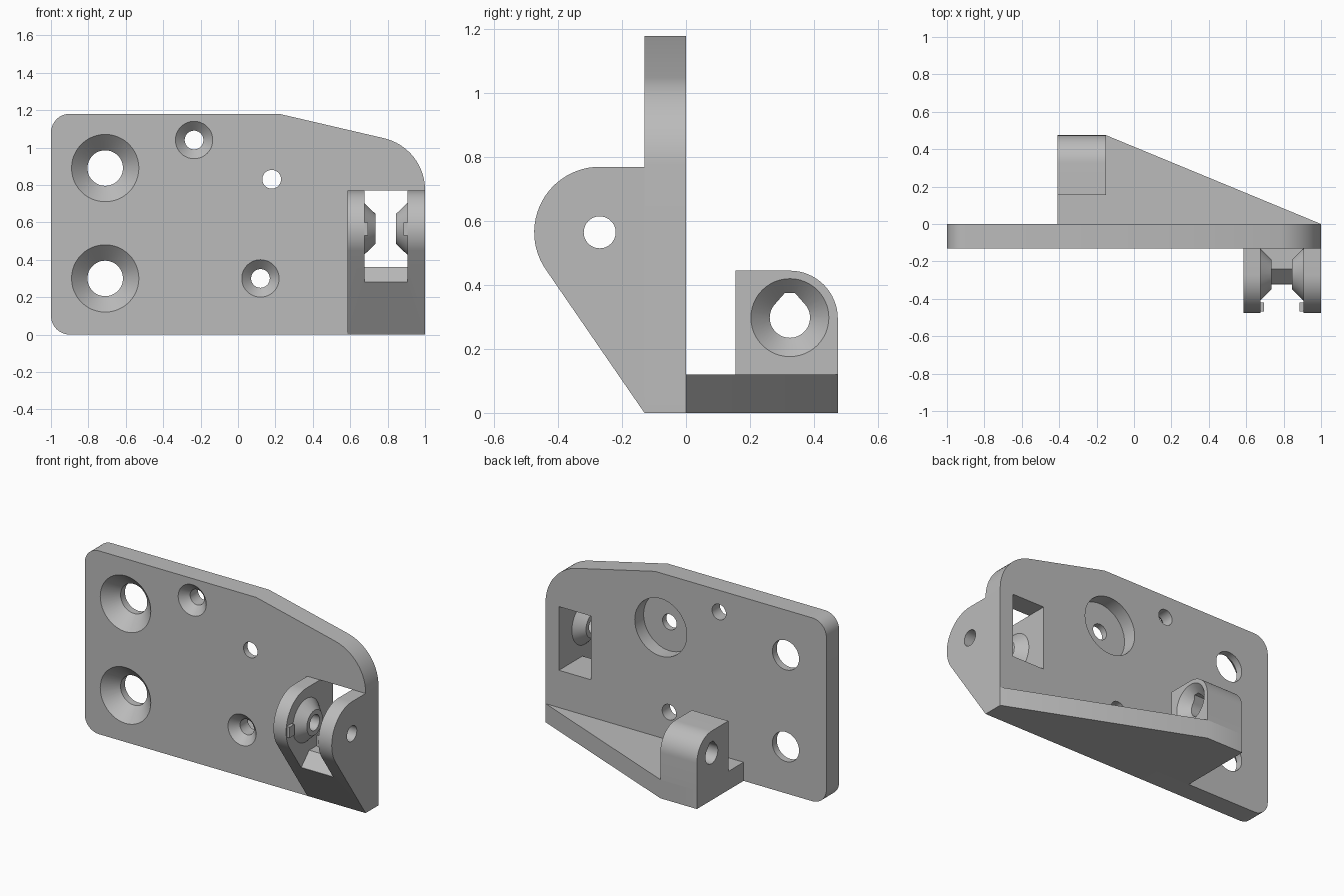
import bpy, bmesh
from math import sin, cos, radians, pi

cube = bpy.data.objects.get("Cube")
if cube:
    bpy.data.objects.remove(cube, do_unlink=True)

grey = bpy.data.materials.new("light grey")
grey.use_nodes = True
COLOUR = (0.5, 0.5, 0.5, 1)
grey.diffuse_color = COLOUR
grey.node_tree.nodes["Principled BSDF"].inputs["Base Color"].default_value = COLOUR


def place(axis, t, u, v):
    return {"x": (t, u, v), "y": (u, t, v), "z": (u, v, t)}[axis]


def arc(u, v, r, start, end, n=16):
    angles = [radians(start + (end - start) * i / n) for i in range(n + 1)]
    return [(u + r * cos(a), v + r * sin(a)) for a in angles]


def loft(name, axis, sections):
    """Solid through matching outlines, each given as (position, points)."""
    bm = bmesh.new()
    rings = [[bm.verts.new(place(axis, t, u, v)) for u, v in pts] for t, pts in sections]
    n = len(rings[0])
    for a, b in zip(rings, rings[1:]):
        for i in range(n):
            j = (i + 1) % n
            bm.faces.new((a[i], a[j], b[j], b[i]))
    bm.faces.new(rings[0])
    bm.faces.new(rings[-1])
    bmesh.ops.recalc_face_normals(bm, faces=bm.faces)
    mesh = bpy.data.meshes.new(name)
    bm.to_mesh(mesh)
    bm.free()
    mesh.materials.append(grey)
    obj = bpy.data.objects.new(name, mesh)
    bpy.context.collection.objects.link(obj)
    return obj


def prism(name, axis, start, end, pts):
    return loft(name, axis, [(start, pts), (end, pts)])


def turned(name, axis, u, v, profile, n=48):
    circle = [2 * pi * i / n for i in range(n)]
    return loft(name, axis, [(t, [(u + r * cos(a), v + r * sin(a)) for a in circle])
                             for t, r in profile])


def combine(obj, tool, operation="DIFFERENCE"):
    mod = obj.modifiers.new("combine", "BOOLEAN")
    mod.operation, mod.solver, mod.object = operation, "EXACT", tool
    bpy.context.view_layer.objects.active = obj
    bpy.ops.object.modifier_apply(modifier=mod.name)
    bpy.data.objects.remove(tool, do_unlink=True)


def rect(u0, u1, v0, v1):
    return [(u0, v0), (u1, v0), (u1, v1), (u0, v1)]


FRONT = -0.13          # front face of the plate
SLOT = (0.675, 0.905)  # gap between the clevis arms
PIVOT = (-0.27, 0.565)

# Mounting plate
outline = ([(1, 0)] + arc(0.716, 0.773, 0.284, 0, 77) + [(0.22, 1.18)]
           + arc(-0.9, 1.08, 0.1, 90, 180, 8) + arc(-0.9, 0.1, 0.1, 180, 270, 8))
plate = prism("mounting_plate", "y", FRONT, 0, outline)

# Countersunk screw holes
for x, z, wide, bore in [(-0.71, 0.89, 0.18, 0.095), (-0.71, 0.3, 0.18, 0.095),
                         (-0.235, 1.04, 0.1, 0.05), (0.12, 0.3, 0.1, 0.05)]:
    combine(plate, turned("cutter", "y", x, z, [
        (FRONT - 0.02, wide + 0.02), (FRONT + wide - bore, bore), (0.1, bore)]))

# Hole with a wide counterbore on the back
combine(plate, turned("cutter", "y", 0.18, 0.83, [
    (-0.3, 0.05), (-0.09, 0.05), (-0.09, 0.185), (0.1, 0.185)]))

# Window behind the clevis
combine(plate, prism("cutter", "y", -0.3, 0.1, rect(*SLOT, 0.36, 0.77)))

# Hinge clevis with a slot between its two arms
side = [(FRONT, 0), (FRONT, 0.77)] + arc(*PIVOT, 0.205, 90, 214.5, 24)
clevis = prism("hinge_clevis", "x", 0.585, 1, side)
combine(clevis, prism("cutter", "x", *SLOT, [
    (0.1, 0.36), (-0.24, 0.36), (-0.32, 0.28), (-0.7, 0.28), (-0.7, 0.9), (0.1, 0.9)]))

# Conical bosses and small stop tabs on the inner faces of the arms
for wall, way in zip(SLOT, (1, -1)):
    combine(clevis, turned("boss", "x", *PIVOT, [
        (wall - way * 0.03, 0.138), (wall, 0.138), (wall + way * 0.06, 0.08)]), "UNION")
    combine(clevis, prism("tab", "x", wall - way * 0.03, wall + way * 0.02,
                          rect(-0.468, -0.42, 0.53, 0.6)), "UNION")
combine(clevis, turned("cutter", "x", *PIVOT, [(0.4, 0.05), (1.2, 0.05)]))

# Tapered shelf along the back
shelf = prism("rear_shelf", "z", 0, 0.12,
              [(-0.41, 0), (1, 0), (-0.15, 0.475), (-0.41, 0.475)])

# Rounded block on the shelf with a countersunk teardrop bore
block = prism("rear_block", "x", -0.41, -0.15,
              [(0.155, 0.12), (0.475, 0.12)] + arc(0.325, 0.295, 0.15, 0, 90) + [(0.155, 0.445)])
teardrop = arc(0.325, 0.298, 0.063, 135, 405, 36) + [(0.341, 0.375), (0.309, 0.375)]
combine(block, prism("cutter", "x", -0.6, 0.1, teardrop))
combine(block, turned("cutter", "x", 0.325, 0.298, [
    (-0.13, 0.142), (-0.15, 0.122), (-0.209, 0.063)]))

# Smooth curved walls while keeping crisp edges
bpy.ops.object.select_all(action="DESELECT")
for part in (plate, clevis, shelf, block):
    part.select_set(True)
bpy.context.view_layer.objects.active = plate
bpy.ops.object.shade_smooth_by_angle(angle=radians(25))
